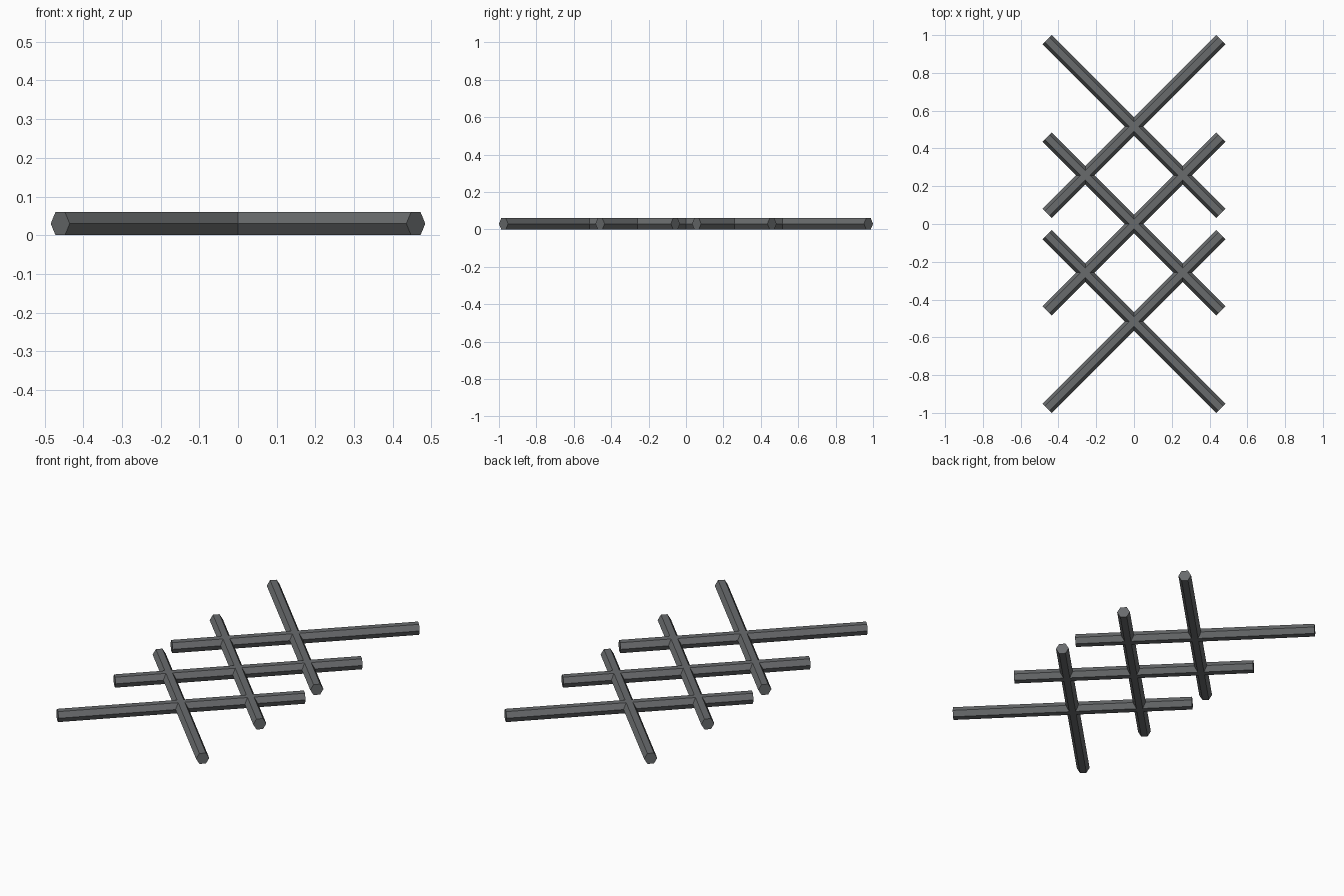
import bpy
import math

if "Cube" in bpy.data.objects:
    bpy.data.objects.remove(bpy.data.objects["Cube"])

RADIUS = 0.0346          # hexagon corner radius, flats at top and bottom
LENGTH = 1.30
SPACING = 0.516          # distance between neighbouring bars along y

iron = bpy.data.materials.new("dark_grey_iron")
iron.diffuse_color = (0.14, 0.147, 0.152, 1)
iron.use_nodes = True
iron.node_tree.nodes["Principled BSDF"].inputs["Base Color"].default_value = iron.diffuse_color


def hex_bar(name, y, angle):
    """Hexagonal bar lying flat, turned about z by angle."""
    bpy.ops.mesh.primitive_cylinder_add(vertices=6, radius=RADIUS, depth=LENGTH)
    bar = bpy.context.object
    bar.name = name
    # lay along x with a flat face upward
    bar.rotation_euler = (math.pi / 2, 0, angle + math.pi / 2)
    bar.location = (0, y, RADIUS * math.cos(math.pi / 6))
    # primitive corners sit on local y, so turn the section by 30 degrees
    for v in bar.data.vertices:
        x, yy = v.co.x, v.co.y
        c, s = math.cos(math.pi / 6), math.sin(math.pi / 6)
        v.co.x, v.co.y = c * x - s * yy, s * x + c * yy
    bar.data.materials.append(iron)


# Three parallel bars in each diagonal direction form the lattice
for i in (-1, 0, 1):
    hex_bar(f"rising_bar_{i + 2}", i * SPACING, math.pi / 4)
    hex_bar(f"falling_bar_{i + 2}", i * SPACING, -math.pi / 4)
